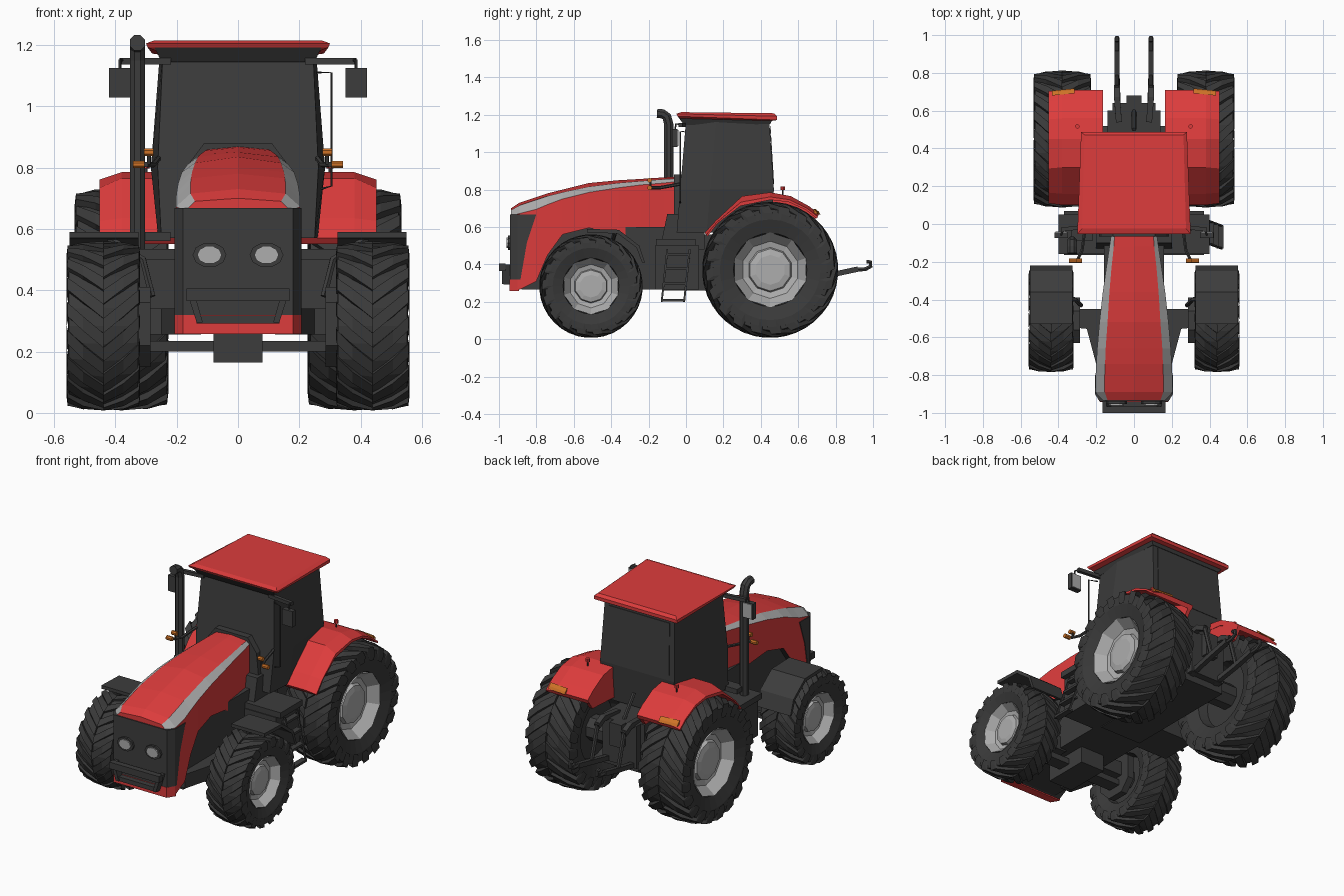
import bpy, bmesh, math
from mathutils import Vector

if "Cube" in bpy.data.objects:
    bpy.data.objects.remove(bpy.data.objects["Cube"])


def material(name, rgb):
    m = bpy.data.materials.new(name)
    m.diffuse_color = (*rgb, 1)
    m.use_nodes = True
    m.node_tree.nodes["Principled BSDF"].inputs["Base Color"].default_value = m.diffuse_color
    return m


RED = material("red_paint", (0.72, 0.045, 0.045))
DARK = material("dark_grey", (0.046, 0.046, 0.046))
TYRE = material("tyre_rubber", (0.042, 0.042, 0.042))
GREY = material("light_grey", (0.42, 0.42, 0.42))
ORANGE = material("signal_orange", (0.62, 0.17, 0.02))


def add(name, verts, faces, mats, idx=None):
    me = bpy.data.meshes.new(name)
    me.from_pydata([tuple(v) for v in verts], [], faces)
    for m in mats:
        me.materials.append(m)
    if idx:
        me.polygons.foreach_set("material_index", idx)
    bm = bmesh.new()
    bm.from_mesh(me)
    bmesh.ops.remove_doubles(bm, verts=bm.verts, dist=1e-5)
    bmesh.ops.recalc_face_normals(bm, faces=bm.faces)
    bm.to_mesh(me)
    bm.free()
    ob = bpy.data.objects.new(name, me)
    bpy.context.collection.objects.link(ob)
    return ob


def loft(name, rings, mat, rule=None, extra=(), closed=False):
    """Skin equal rings; rule(segment, ring) picks a material index."""
    n, k = len(rings[0]), len(rings)
    faces, idx = [], []
    for j in range(k if closed else k - 1):
        for i in range(n):
            a, b, c = j * n, (j + 1) % k * n, (i + 1) % n
            faces.append((a + i, a + c, b + c, b + i))
            idx.append(rule(i, j) if rule else 0)
    if not closed:
        faces += [tuple(range(n)), tuple(range((k - 1) * n, k * n))]
        idx += [0, 0]
    return add(name, [p for r in rings for p in r], faces, [mat, *extra], idx)


def prism(name, poly, x0, x1, mat):
    return loft(name, [[(x, y, z) for y, z in poly] for x in (x0, x1)], mat)


def box(name, x0, x1, y0, y1, z0, z1, mat):
    return prism(name, [(y0, z0), (y1, z0), (y1, z1), (y0, z1)], x0, x1, mat)


def tube(name, pts, r, mat, n=6):
    pts = [Vector(p) for p in pts]
    d = pts[-1] - pts[0]
    ref = Vector((0, 0, 0))
    ref[min(range(3), key=lambda i: abs(d[i]))] = 1
    rings = []
    for i, p in enumerate(pts):
        t = (pts[min(i + 1, len(pts) - 1)] - pts[max(i - 1, 0)]).normalized()
        side = t.cross(ref).normalized()
        up = side.cross(t)
        rings.append([p + r * (math.cos(a) * side + math.sin(a) * up)
                      for a in (2 * math.pi * (q + .5) / n for q in range(n))])
    return loft(name, rings, mat)


def lathe(name, prof, segs, c, mat):
    """Revolve (x, r) points about the x axis through c."""
    rings = []
    for q in range(segs):
        a = 2 * math.pi * q / segs
        rings.append([(c[0] + x, c[1] + r * math.sin(a), c[2] + r * math.cos(a)) for x, r in prof])
    return loft(name, rings, mat, closed=True)


def wheel(name, s, cx, cy, cz, R, w, lugs):
    c = (s * cx, cy, cz)
    sc = lambda pts: [(s * x * w, r * R) for x, r in pts]
    lathe(name + "_tyre", sc([(-.45, 0), (-.45, .5), (-.8, .54), (-.96, .74), (-.94, .89), (0, .96),
                              (.94, .89), (.96, .74), (.8, .54), (.2, .5), (.2, 0)]), 28, c, TYRE)
    lathe(name + "_rim", sc([(.22, 0), (.22, .5), (.84, .55), (.45, .42), (.4, .33),
                             (.55, .31), (.6, .22), (.6, 0)]), 10, c, GREY)
    # chevron tread bars, centre leading forward
    verts, faces = [], []
    stations = [(0, .9, 1, 0), (.55, .88, .985, .2), (.97, .84, .945, .38), (1, .74, .84, .44)]
    th = 2 * math.pi / lugs * .5
    for side in (-1, 1):
        for k in range(lugs):
            a0 = 2 * math.pi * (k + side * .25) / lugs
            b = len(verts)
            for u, rb, rt, da in stations:
                for r, a in ((rb, 0), (rt, 0), (rt, th), (rb, th)):
                    t = a0 + da + a
                    verts.append((c[0] + side * u * w, cy + R * r * math.sin(t), cz + R * r * math.cos(t)))
            for j in range(3):
                for i in range(4):
                    e, f = b + 4 * j, (i + 1) % 4
                    faces.append((e + i, e + f, e + 4 + f, e + 4 + i))
            faces += [(b, b + 1, b + 2, b + 3), (b + 12, b + 13, b + 14, b + 15)]
    add(name + "_tread", verts, faces, [TYRE])


# hood: y, ridge z, stripe inner x/z, stripe outer x/z, lower edge z
hood = [(-.935, .70, .14, .69, .17, .66, .26), (-.89, .73, .155, .715, .203, .672, .265),
        (-.80, .76, .155, .745, .203, .695, .31), (-.74, .78, .153, .765, .2, .72, .45),
        (-.66, .80, .15, .785, .195, .75, .56), (-.52, .835, .14, .815, .183, .785, .595),
        (-.36, .85, .13, .835, .165, .81, .565), (-.24, .857, .12, .845, .148, .825, .5),
        (-.12, .865, .107, .855, .13, .835, .5), (-.03, .87, .1, .86, .117, .845, .5)]
rings = [[(xo, y, zb), (xo, y, zo), (xi, y, zi), (0, y, zc), (-xi, y, zi), (-xo, y, zo), (-xo, y, zb)]
         for y, zc, xi, zi, xo, zo, zb in hood]
loft("hood", rings, RED, lambda i, j: {1: 1, 4: 1, 6: 2}.get(i, 0), (GREY, DARK))


def nose_ring(z, yb, g=0):
    half = [(.207, yb), (.207, -.9), (.18, -.941 - g)]
    return [(-x, y, z) for x, y in half] + [(x, y, z) for x, y in half[::-1]]


# dark nose, red lower strip, lights and front bracket
loft("nose_grille", [nose_ring(.32, -.885), nose_ring(.52, -.85), nose_ring(.668, -.80)], DARK)
loft("nose_lower_strip", [nose_ring(.258, -.893, .002), nose_ring(.32, -.885, .002)], RED)
box("bracket_bar", -.168, .168, -1.0, -.965, .365, .405, DARK)
box("bracket_foot", -.135, .135, -.975, -.94, .292, .318, DARK)
for s in (-1, 1):
    loft("bracket_side", [[(s * .168, y, .40), (s * .145, y, .40), (s * .115, y, .295), (s * .135, y, .295)]
                          for y in (-.985, -.94)], DARK)
    for nm, r, y, m in (("headlight_ring", .055, -.953, DARK), ("headlight_lens", .04, -.96, GREY)):
        loft(nm, [[(s * .093 + r * math.cos(a), yy, .515 + .75 * r * math.sin(a))
                   for a in (q * math.pi / 5 for q in range(10))] for yy in (-.935, y)], m)

# engine block, chassis and front axle
box("engine_block", -.16, .16, -.88, -.1, .265, .6, DARK)
box("front_axle_case", -.08, .08, -.64, -.36, .165, .28, DARK)
box("front_axle_bar", -.32, .32, -.55, -.47, .2, .235, DARK)
box("gearbox", -.14, .14, -.12, .6, .26, .56, DARK)
tube("rear_axle", [(-.34, .45, .37), (.34, .45, .37)], .075, DARK, 8)
prism("cab_mount", [(-.14, .48), (-.1, .67), (.1, .67), (.1, .48)], -.2, .2, DARK)
loft("cowl", [[(-.19, y, .6), (-.17, y, .8), (-.11, y, .88), (.11, y, .88), (.17, y, .8), (.19, y, .6)]
              for y in (-.065, 0)], DARK)

# cab and roof
rings = []
for z, yf, yr, f, m, r in ((.57, -.05, .45, .25, .26, .22), (.80, -.0308, .47, .262, .284, .25),
                           (1.17, 0, .445, .245, .255, .235)):
    rings.append([(-f, yf, z), (f, yf, z), (m, yf + .16, z), (r, yr, z), (-r, yr, z), (-m, yf + .16, z)])
loft("cab", rings, DARK)
loft("rear_window", [[(s * x, y, z) for s, x in ((-1, w), (1, w))] + [(s * x, y + .004, z) for s, x in ((1, w), (-1, w))]
                     for w, y, z in ((.215, .467, .83), (.205, .448, 1.14))], DARK)


def roof_ring(xf, xr, yf, yr, zf, zr):
    return [(-xf, yf, zf), (xf, yf, zf), (xr, yr, zr), (-xr, yr, zr)]


loft("roof_lining", [roof_ring(.25, .24, -.01, .45, 1.145, 1.15),
                     roof_ring(.272, .26, -.045, .465, 1.192, 1.18)], DARK)
loft("roof", [roof_ring(.265, .255, -.03, .465, 1.18, 1.168), roof_ring(.295, .28, -.045, .487, 1.192, 1.172),
              roof_ring(.3, .28, -.052, .487, 1.205, 1.192), roof_ring(.275, .262, -.025, .472, 1.214, 1.208)], RED)

# rear fender profile (outer then inner edge)
outer = [(.10, .57), (.16, .635), (.30, .765), (.45, .785), (.56, .765), (.66, .71), (.71, .67)]
inner = [(.115, .55), (.17, .62), (.29, .712), (.45, .745), (.55, .733), (.64, .692), (.70, .645)]
edge = [(a + (c - a) * .6, b + (d - b) * .6) for (a, b), (c, d) in zip(outer, inner)]

for s, sd in ((-1, "left"), (1, "right")):
    wheel(sd + "_rear_wheel", s, .38, .45, .371, .364, .153, 20)
    wheel(sd + "_front_wheel", s, .439, -.508, .284, .277, .12, 18)

    loft(sd + "_rear_fender", [[(s * x, y, z) for y, z in o + inner[::-1]]
                               for x, o in ((.165, outer), (.38, outer), (.452, edge))], RED)
    prism(sd + "_fender_wall", [(.13, .575)] + outer[1:] + [(.66, .6)], s * .167, s * .19, RED)
    loft(sd + "_tail_light", [[(s * x, y + d, z) for y, z in ((.684, .697), (.702, .682), (.71, .668), (.69, .672))]
                              for x, d in ((.315, .008), (.435, -.004))], ORANGE)
    tube(sd + "_beacon_stem", [(s * .3, .517, .76), (s * .3, .517, .80)], .005, DARK)
    tube(sd + "_beacon", [(s * .3, .517, .797), (s * .3, .517, .817)], .012, RED, 8)

    # front mudguard, wheel carriers and axle braces
    prism(sd + "_front_mudguard", [(-.53, .59), (-.36, .585), (-.25, .50), (-.22, .41), (-.235, .41),
                                   (-.265, .49), (-.365, .565), (-.53, .57)], s * .325, s * .55, DARK)
    tube(sd + "_mudguard_arm", [(s * .28, -.43, .38), (s * .31, -.4, .5), (s * .42, -.38, .57)], .012, DARK)
    prism(sd + "_wheel_carrier", [(-.63, .22), (-.56, .15), (-.45, .15), (-.39, .22), (-.39, .36),
                                  (-.46, .41), (-.56, .41), (-.63, .36)], s * .285, s * .325, DARK)
    tube(sd + "_front_hub", [(s * .3, -.508, .284), (s * .42, -.508, .284)], .06, DARK, 8)
    loft(sd + "_axle_brace", [[(s * x, y, z) for x, y in ((.12, -.45), (.3, -.45), (.3, -.55), (.25, -.555),
                                                          (.19, -.78), (.12, -.78))]
                              for z in (.255, .34)], DARK)

    # side tank and step platform
    box(sd + "_side_tank", s * .13, s * .37, -.165, .07, .265, .5, DARK)
    box(sd + "_platform", s * .13, s * .4, -.16, .05, .5, .535, DARK)

    # mirrors on arms, grey glass facing back
    tube(sd + "_mirror_arm", [(s * .22, -.01, 1.146), (s * .385, -.03, 1.146)], .015, DARK, 4)
    tube(sd + "_mirror_hanger", [(s * .375, -.03, 1.15), (s * .385, -.055, 1.15), (s * .385, -.058, 1.11)], .005, DARK)
    box(sd + "_mirror", s * .35, s * .42, -.075, -.045, 1.028, 1.124, DARK)
    box(sd + "_mirror_glass", s * .355, s * .415, -.046, -.04, 1.033, 1.119, GREY)

    # turn signals
    tube(sd + "_signal_arm", [(s * .26, -.03, .83), (s * .275, -.14, .81), (s * .3, -.19, .81)], .009, DARK)
    tube(sd + "_signal_post", [(s * .29, -.19, .81), (s * .29, -.19, .85)], .006, DARK)
    tube(sd + "_upper_signal", [(s * .275, -.195, .85), (s * .307, -.195, .85)], .013, ORANGE, 8)
    tube(sd + "_lower_signal", [(s * .305, -.195, .81), (s * .343, -.195, .81)], .013, ORANGE, 8)

    # three-point hitch
    tube(sd + "_lower_link", [(s * .08, .5, .29), (s * .09, .78, .345), (s * .09, .92, .375)], .02, DARK, 4)
    tube(sd + "_link_hook", [(s * .09, .9, .37), (s * .09, .96, .375), (s * .09, .988, .39),
                             (s * .09, .986, .412), (s * .09, .965, .415)], .012, DARK)
    tube(sd + "_lift_arm", [(s * .08, .54, .56), (s * .09, .67, .57), (s * .09, .73, .54)], .022, DARK, 4)
    tube(sd + "_lift_rod", [(s * .09, .72, .56), (s * .09, .78, .35)], .013, DARK)

box("hitch_housing", -.115, .115, .42, .64, .3, .56, DARK)
box("hitch_top_bracket", -.04, .04, .62, .68, .42, .56, DARK)
tube("top_link", [(0, .6, .55), (0, .5, .68)], .012, DARK)

# exhaust stack
tube("exhaust_stack", [(-.328, -.092, .53), (-.328, -.092, 1.15), (-.328, -.103, 1.19),
                       (-.328, -.125, 1.205), (-.328, -.155, 1.207)], .027, DARK, 8)
box("exhaust_clamp", -.33, -.22, -.09, -.02, .56, .59, DARK)

# entry ladder and grab rail on the right
for y in (-.1, .02):
    tube("ladder_rail", [(.385, y, .48), (.465, y - .03, .2)], .007, DARK, 4)
for t in (.1, .37, .65, .97):
    x, y, z = .385 + .08 * t, -.03 * t, .48 - .28 * t
    box("ladder_step", x - .025, x + .01, y - .1, y + .02, z - .007, z + .007, DARK)
tube("grab_rail", [(.255, -.01, 1.11), (.305, -.03, 1.11), (.305, -.03, .74), (.27, -.03, .73)], .004, DARK)
